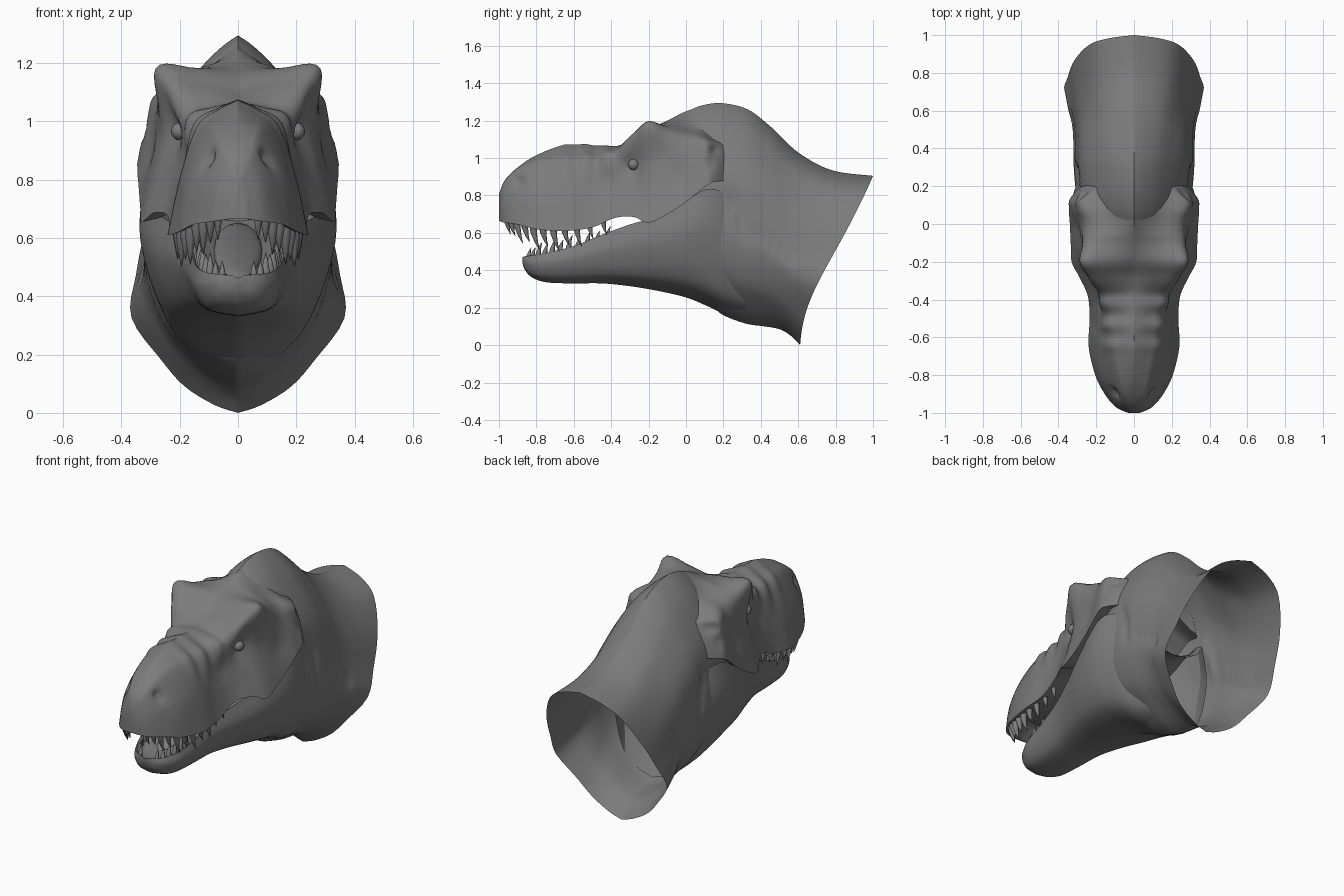
import bpy, bmesh, math
from mathutils import Vector, Matrix

if "Cube" in bpy.data.objects:
    bpy.data.objects.remove(bpy.data.objects["Cube"])

grey = bpy.data.materials.new("stone_grey")
grey.diffuse_color = (0.2, 0.2, 0.2, 1)
grey.use_nodes = True
grey.node_tree.nodes["Principled BSDF"].inputs["Base Color"].default_value = grey.diffuse_color


def spline(pts, n):
    """Catmull-Rom through tuples of any length, n steps per span."""
    p = [pts[0]] + list(pts) + [pts[-1]]
    out = []
    for i in range(1, len(p) - 2):
        for k in range(n):
            t = k / n
            out.append(tuple(0.5 * (2 * b + (c - a) * t + (2 * a - 5 * b + 4 * c - d) * t * t
                                    + (3 * b - a - 3 * c + d) * t ** 3)
                             for a, b, c, d in zip(p[i - 1], p[i], p[i + 1], p[i + 2])))
    return out + [tuple(pts[-1])]


def finish(name, bm, angle=50):
    bmesh.ops.recalc_face_normals(bm, faces=bm.faces)
    me = bpy.data.meshes.new(name)
    bm.to_mesh(me)
    bm.free()
    me.materials.append(grey)
    me.shade_smooth()
    me.set_sharp_from_angle(angle=math.radians(angle))
    ob = bpy.data.objects.new(name, me)
    bpy.context.collection.objects.link(ob)
    return ob


def loft(name, halves, caps, dents=()):
    """Skin half rings (mirrored in x), then press dents into the sides."""
    bm = bmesh.new()
    rings = []
    for half in halves:
        pts = list(half) + [(-x, y, z) for x, y, z in half[-2:0:-1]]
        rings.append([bm.verts.new(p) for p in pts])
    n = len(rings[0])
    for a, b in zip(rings, rings[1:]):
        for i in range(n):
            bm.faces.new((a[i], a[(i + 1) % n], b[(i + 1) % n], b[i]))
    for c in caps:
        bm.faces.new(rings[c])
    for v in bm.verts:
        if abs(v.co.x) > 0.03:
            push = sum(d * math.exp(-((v.co.y - y) ** 2 + (v.co.z - z) ** 2) / r ** 2)
                       for y, z, r, d in dents)
            v.co.x -= math.copysign(push, v.co.x)
    return finish(name, bm)


# Skull stations: y, top z, brow x z, cheek x z, lip x z
skull = spline([
    (-1.00, .80, .015, .79, .03, .74, .03, .665),
    (-.97, .88, .05, .85, .085, .76, .095, .655),
    (-.90, .95, .075, .92, .13, .79, .155, .645),
    (-.80, 1.015, .10, .96, .175, .80, .205, .62),
    (-.65, 1.07, .135, .98, .195, .82, .24, .61),
    (-.50, 1.07, .15, .985, .19, .83, .235, .63),
    (-.38, 1.065, .18, 1.02, .20, .86, .245, .68),
    (-.28, 1.10, .24, 1.12, .215, .94, .29, .685),
    (-.20, 1.155, .283, 1.18, .26, .95, .33, .655),
    (-.10, 1.20, .26, 1.14, .28, .98, .335, .70),
    (.00, 1.25, .25, 1.11, .295, .98, .34, .765),
    (.08, 1.27, .275, 1.10, .31, 1.0, .345, .83),
    (.14, 1.27, .27, 1.08, .31, 1.0, .335, .87),
    (.23, 1.24, .15, 1.07, .22, .98, .25, .88)], 8)
halves = []
for y, zt, x1, z1, x2, z2, x3, z3 in skull:
    # Knobbly ridges along the snout, crown sagging under the neck at the back
    knob = math.sin((y + .68) * 55) * math.exp(-((y + .5) / .17) ** 4)
    x1, z1, zt = x1 + .007 * knob, z1 + .008 * knob, zt + .003 * knob
    sag = max(0, y + .06) * .3
    sec = spline([(0, zt), (x1 * .5, (zt + z1) / 2 + .01 - sag), (x1, z1), (x2, z2), (x3, z3)], 6)
    f = min(1, (y + 1) / .12)
    sec += [(x3 * .85, z3 + .01 * f), (x3 * .5, z3 + .06 * f), (0, z3 + .08 * f)]
    halves.append([(x, y, z) for x, z in sec])
loft("skull", halves, [0],
     [(-.89, .87, .025, .03), (-.30, .96, .05, .02), (-.42, .88, .06, .012),
      (-.04, .90, .07, .015), (.13, .97, .03, .02), (.15, 1.04, .03, .03)])

# Lower jaw stations: y, lip z, lip x, bottom z, widest x
jaw = spline([
    (-.875, .47, .015, .44, .02), (-.86, .475, .06, .40, .07),
    (-.82, .48, .10, .36, .11), (-.74, .495, .135, .335, .145),
    (-.60, .53, .155, .33, .165), (-.45, .59, .175, .33, .19),
    (-.30, .645, .22, .315, .24), (-.15, .69, .28, .29, .295),
    (.00, .77, .315, .255, .33), (.10, .83, .315, .215, .33),
    (.20, .82, .285, .17, .305), (.32, .74, .22, .14, .25)], 5)
halves = []
for y, zl, xl, zb, xm in jaw:
    h = zl - zb
    sec = [(0, zl - .2 * h), (xl * .5, zl - .17 * h), (xl * .82, zl - .1 * h)]
    sec += spline([(xl, zl), (xm, zl - .38 * h), (xm * .7, zb + .15 * h), (0, zb)], 6)
    halves.append([(x, y, z) for x, z in sec])
loft("lower_jaw", halves, [0])

# Neck: slanted rings; profile is (drop, width at head, width at cut end)
profile = spline([(0, 0, 0), (.04, .20, .35), (.12, .47, .64), (.3, .85, .86), (.48, .95, .96),
                  (.64, 1, 1), (.8, .85, .72), (.9, .55, .5), (.97, .25, .22), (1, 0, 0)], 4)
neck = spline([  # top y z, bottom y z, half width, blend to end profile
    (-.06, 1.20, .00, .29, .25, 0), (.02, 1.255, .06, .25, .28, 0), (.10, 1.285, .13, .215, .30, 0),
    (.20, 1.293, .20, .16, .31, 0), (.33, 1.26, .32, .115, .32, .05),
    (.45, 1.17, .42, .10, .32, .2), (.60, 1.03, .50, .085, .325, .5),
    (.78, .935, .56, .05, .345, .8), (1.0, .905, .61, .0, .365, 1)], 8)
halves = [[(w * (a + (b - a) * s),
            ty + (by - ty) * t - .05 * s * math.sin(math.pi * min(1, t) ** 2),
            tz + (bz - tz) * t) for t, a, b in profile]
          for ty, tz, by, bz, w, s in neck]
folds = spline([(.24, .80), (.29, .72), (.31, .60), (.42, .57), (.58, .46)], 4)
loft("neck", halves, [0], [(y, z, .022, .011) for y, z in folds])


# Teeth: curved cones, mirrored along each lip
def tooth(bm, root, length, r, up):
    rings = []
    for t in (0, .35, .7, 1):
        rad = r * (1 - t ** 1.6) + .001
        c = Vector(root) + Vector((0, .25 * length * t * t, up * length * t))
        rings.append([bm.verts.new(c + Vector((rad * math.cos(k * math.pi / 4),
                                               rad * math.sin(k * math.pi / 4), 0)))
                      for k in range(8)])
    for a, b in zip(rings, rings[1:]):
        for k in range(8):
            bm.faces.new((a[k], a[(k + 1) % 8], b[(k + 1) % 8], b[k]))
    bm.faces.new(rings[-1])
    bm.faces.new(rings[0])


def at(rows, y):
    for a, b in zip(rows, rows[1:]):
        if a[0] <= y <= b[0]:
            f = (y - a[0]) / (b[0] - a[0])
            return [p + (q - p) * f for p, q in zip(a, b)]


upper, lower = bmesh.new(), bmesh.new()
for i in range(11):
    t = (i + .5) / 11
    big = math.sin(math.pi * t ** .8)
    vary = (1, .82)[i % 2]
    ru = at(skull, -.985 + .56 * t ** 1.5)
    rl = at(jaw, -.865 + .46 * t ** 1.4)
    for s in (-1, 1):
        tooth(upper, (s * ru[6] * .86, ru[0] + .02, ru[7] + .025),
              (.07 + .075 * big) * vary, .012 + .008 * big, -1)
        tooth(lower, (s * rl[2] * .88, rl[0] + .015, rl[1] - .02),
              (.055 + .04 * big) * vary, .011 + .005 * big, 1)
finish("upper_teeth", upper)
finish("lower_teeth", lower)


# Tongue and eyes
def blobs(name, specs, tilt=0):
    bm = bmesh.new()
    for loc, size in specs:
        bmesh.ops.create_uvsphere(bm, u_segments=16, v_segments=10, radius=1,
                                  matrix=Matrix.Translation(loc) @ Matrix.Rotation(tilt, 4, 'X')
                                  @ Matrix.Diagonal((*size, 1)))
    return finish(name, bm)


blobs("tongue", [((0, -.40, .555), (.085, .36, .03))], .26)
blobs("eyes", [((s * .2, -.28, .965), (.03, .03, .03)) for s in (-1, 1)])
